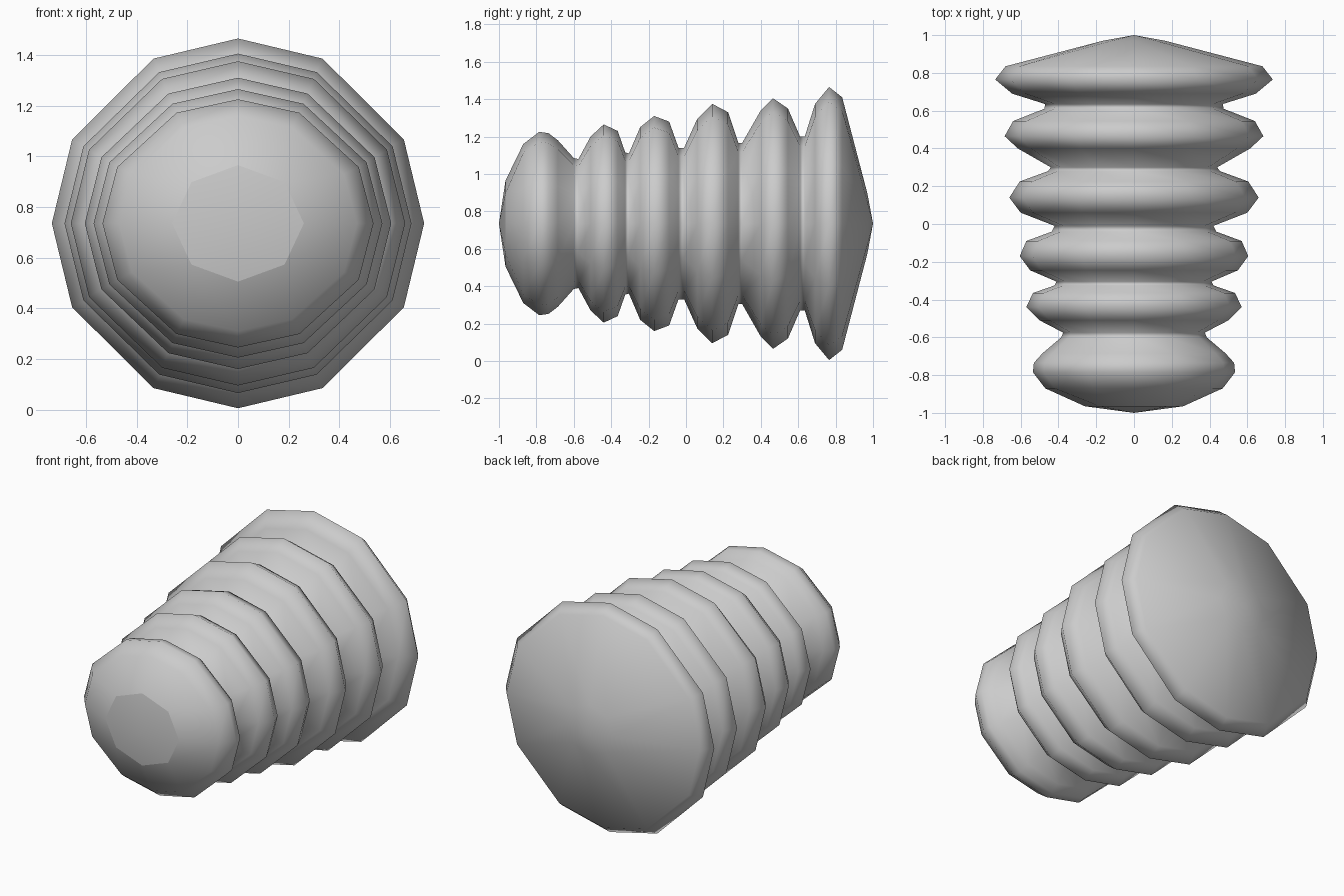
import bpy, bmesh, math

if "Cube" in bpy.data.objects:
    bpy.data.objects.remove(bpy.data.objects["Cube"])

CZ = 0.735  # height of the body axis

# Profile along y: (y, half width, half height)
PROFILE = [
    (-0.965, .26, .23), (-.87, .47, .425), (-.785, .535, .49), (-.735, .53, .483),
    (-.685, .485, .445), (-.60, .385, .35), (-.575, .375, .345),
    (-.51, .50, .465), (-.44, .57, .53), (-.365, .535, .495), (-.325, .42, .38), (-.305, .41, .375),
    (-.245, .55, .515), (-.17, .605, .575), (-.09, .57, .545), (-.04, .435, .405), (-.01, .42, .405),
    (.06, .60, .56), (.14, .66, .64), (.225, .605, .595), (.28, .455, .43), (.30, .44, .43),
    (.40, .615, .605), (.465, .685, .67), (.545, .64, .615), (.61, .475, .465), (.635, .47, .465),
    (.69, .645, .64), (.765, .735, .73), (.835, .68, .675), (.97, .165, .16),
]

# Twelve-sided section; the end rings merge pairs into an octagon
ANGLES = [0, 27, 63, 90, 117, 153, 180, 207, 243, 270, 297, 333]
OCT = [0, 45, 45, 90, 135, 135, 180, 225, 225, 270, 315, 315]


def ring(bm, y, rx, rz, angles):
    return [bm.verts.new((rx * math.cos(math.radians(a)), y,
                          CZ + rz * math.sin(math.radians(a)))) for a in angles]


mat = bpy.data.materials.new("plain grey")
mat.diffuse_color = (0.6, 0.6, 0.6, 1)
mat.use_nodes = True
mat.node_tree.nodes["Principled BSDF"].inputs["Base Color"].default_value = mat.diffuse_color

bm = bmesh.new()
rings = [ring(bm, y, rx, rz, OCT if i in (0, len(PROFILE) - 1) else ANGLES)
         for i, (y, rx, rz) in enumerate(PROFILE)]
for a, b in zip(rings, rings[1:]):
    for k in range(12):
        n = (k + 1) % 12
        bm.faces.new((a[k], a[n], b[n], b[k]))

# Shallow front cap and pointed back
for loop, y in ((rings[0], -1.0), (rings[-1], 1.0)):
    tip = bm.verts.new((0, y, CZ))
    for k in range(12):
        bm.faces.new((loop[k], loop[(k + 1) % 12], tip))
bmesh.ops.remove_doubles(bm, verts=bm.verts, dist=0.0005)
bmesh.ops.recalc_face_normals(bm, faces=bm.faces)
for f in bm.faces:
    f.smooth = True
# Crisp edge around the front cap
for e in bm.edges:
    if all(abs(v.co.y + 0.965) < 0.001 for v in e.verts):
        e.smooth = False

me = bpy.data.meshes.new("ribbed_body")
bm.to_mesh(me)
bm.free()
me.materials.append(mat)
body = bpy.data.objects.new("ribbed_body", me)
bpy.context.collection.objects.link(body)
